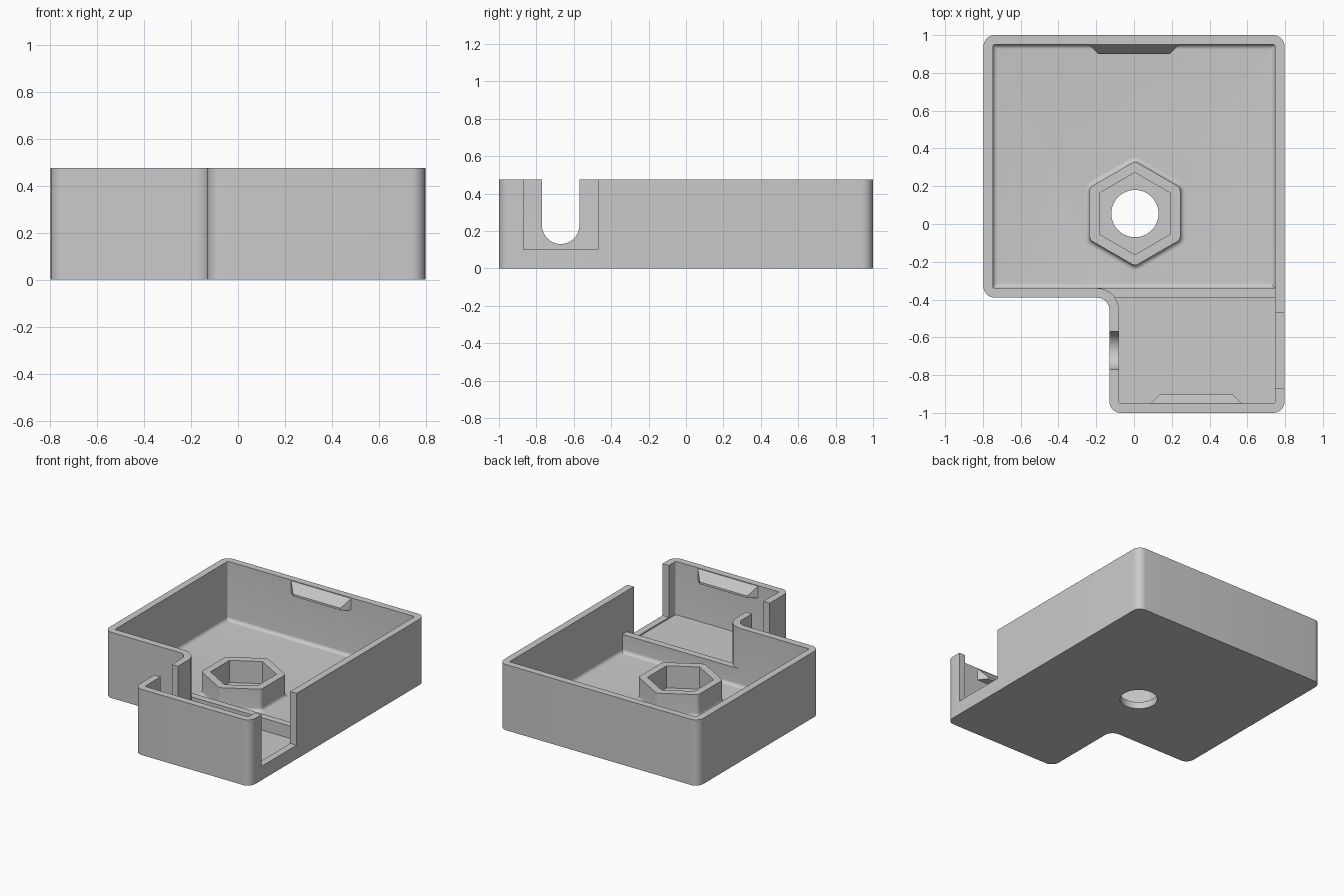
import bpy, bmesh, math
from mathutils import Vector

if "Cube" in bpy.data.objects:
    bpy.data.objects.remove(bpy.data.objects["Cube"])

HALF_X, TOP, WALL, FLOOR, FILLET = 0.797, 0.475, 0.05, 0.05, 0.025

grey = bpy.data.materials.new("grey plastic")
grey.use_nodes = True
grey.diffuse_color = (0.59, 0.59, 0.59, 1)
grey.node_tree.nodes["Principled BSDF"].inputs["Base Color"].default_value = grey.diffuse_color


def rounded(points, radii, steps=8):
    """Round each corner of a 2D outline."""
    pts, out = [Vector(p) for p in points], []
    for i, p in enumerate(pts):
        u = (pts[i - 1] - p).normalized()
        v = (pts[(i + 1) % len(pts)] - p).normalized()
        half, r = u.angle(v) / 2, radii[i]
        centre = p + (u + v).normalized() * r / math.sin(half)
        reach = r / math.tan(half)
        a = (p + u * reach - centre).normalized()
        b = (p + v * reach - centre).normalized()
        out += [centre + a.slerp(b, k / steps) * r for k in range(steps + 1)]
    return out


def finish(name, bm):
    bmesh.ops.recalc_face_normals(bm, faces=bm.faces)
    mesh = bpy.data.meshes.new(name)
    bm.to_mesh(mesh)
    bm.free()
    obj = bpy.data.objects.new(name, mesh)
    bpy.context.collection.objects.link(obj)
    mesh.materials.append(grey)
    return obj


def loft(name, sections, closed=False, along_x=False):
    """Join outlines at given heights; cap the ends or close into a tube."""
    bm = bmesh.new()
    rings = [[bm.verts.new((z, p[0], p[1]) if along_x else (p[0], p[1], z)) for p in outline]
             for outline, z in sections]
    n = len(rings[0])
    for a, b in zip(rings, rings[1:] + (rings[:1] if closed else [])):
        for i in range(n):
            j = (i + 1) % n
            bm.faces.new((a[i], a[j], b[j], b[i]))
    if not closed:
        bm.faces.new(rings[0])
        bm.faces.new(rings[-1])
    return finish(name, bm)


def box_outline(x0, x1, y0, y1):
    return [(x0, y0), (x1, y0), (x1, y1), (x0, y1)]


def smooth(obj):
    bpy.ops.object.select_all(action='DESELECT')
    obj.select_set(True)
    bpy.context.view_layer.objects.active = obj
    bpy.ops.object.shade_smooth_by_angle(angle=math.radians(30))


def cut(target, cutter):
    cutter.hide_render = True
    mod = target.modifiers.new("cut", 'BOOLEAN')
    mod.operation, mod.solver, mod.object = 'DIFFERENCE', 'EXACT', cutter
    bpy.context.view_layer.objects.active = target
    bpy.ops.object.modifier_apply(modifier=mod.name)
    bpy.data.objects.remove(cutter)


def shell_outline(d):
    """L-shaped plan, inset by d."""
    x, step_x, step_y = HALF_X - d, -0.13 + d, -0.39 + d
    pts = [(-x, 1 - d), (-x, step_y), (step_x, step_y), (step_x, d - 1), (x, d - 1), (x, 1 - d)]
    r = max(0.06 - d, 0.01)
    return rounded(pts, [r, r, 0.065 + d, r, r, r])


# Fillet profile: (sideways growth, height), from wall down to floor
fillet = [(FILLET * (1 - math.cos(a)), FLOOR + FILLET * (1 - math.sin(a)))
          for a in [math.pi / 2 * k / 6 for k in range(7)]]

# Tray with outer wall, rim and filleted floor
tray = loft("tray_shell", [(shell_outline(0), 0), (shell_outline(0), TOP), (shell_outline(WALL), TOP)]
            + [(shell_outline(WALL + d), z) for d, z in fillet])

# Wide opening, round-bottomed cable notch and screw hole
cut(tray, loft("opening_cutter", [(box_outline(0.7, 0.9, -0.87, -0.47), z) for z in (0.1, 0.6)]))
arc = [math.pi * (1 + k / 24) for k in range(25)]
notch = [(-0.67 + 0.1 * math.cos(a), 0.23 + 0.1 * math.sin(a)) for a in arc] + [(-0.57, 0.6), (-0.77, 0.6)]
cut(tray, loft("notch_cutter", [(notch, x) for x in (-0.2, -0.05)], along_x=True))
BOSS = Vector((0.005, 0.055))
circle = [BOSS + 0.125 * Vector((math.cos(k * math.tau / 48), math.sin(k * math.tau / 48))) for k in range(48)]
cut(tray, loft("hole_cutter", [(circle, z) for z in (-0.1, 0.15)]))
smooth(tray)


# Hexagonal nut boss
def hexagon(apothem, r):
    size = apothem / math.cos(math.pi / 6)
    pts = [BOSS + size * Vector((math.sin(k * math.pi / 3), math.cos(k * math.pi / 3))) for k in range(6)]
    return rounded(pts, [r] * 6)


inner, outer = hexagon(0.188, 0.002), hexagon(0.24, 0.03)
boss = loft("nut_boss", [(inner, 0.04), (inner, 0.21), (outer, 0.21)]
            + [(hexagon(0.24 + d, 0.03 + d), z) for d, z in fillet]
            + [(hexagon(0.24 + FILLET, 0.03 + FILLET), 0.04)], closed=True)
smooth(boss)


# Low divider and the raised floor of the small bay
def divider_outline(d):
    return [(-0.13, -0.39), (HALF_X - 0.04, -0.39), (HALF_X - 0.04, -0.34 + d), (-0.195, -0.34 + d)]


smooth(loft("divider", [(divider_outline(0), 0.18)] + [(divider_outline(d), z) for d, z in fillet]
            + [(divider_outline(FILLET), 0.04)]))
loft("small_bay_floor", [(box_outline(-0.1, HALF_X - 0.04, -0.97, -0.36), z) for z in (0.03, 0.09)])


# Wedge-shaped snap clips on the end walls
def clip(name, x, side):
    bm = bmesh.new()
    for half, y, low, high in ((0.24, 0.96, 0.385, 0.47), (0.24, 0.95, 0.385, 0.47), (0.19, 0.9, 0.39, 0.405)):
        for s in (-1, 1):
            for z in (low, high):
                bm.verts.new((x + s * half, y * side, z))
    bmesh.ops.convex_hull(bm, input=bm.verts)
    bmesh.ops.dissolve_limit(bm, angle_limit=0.01, verts=bm.verts, edges=bm.edges)
    finish(name, bm)


clip("back_clip", 0, 1)
clip("front_clip", 0.33, -1)
